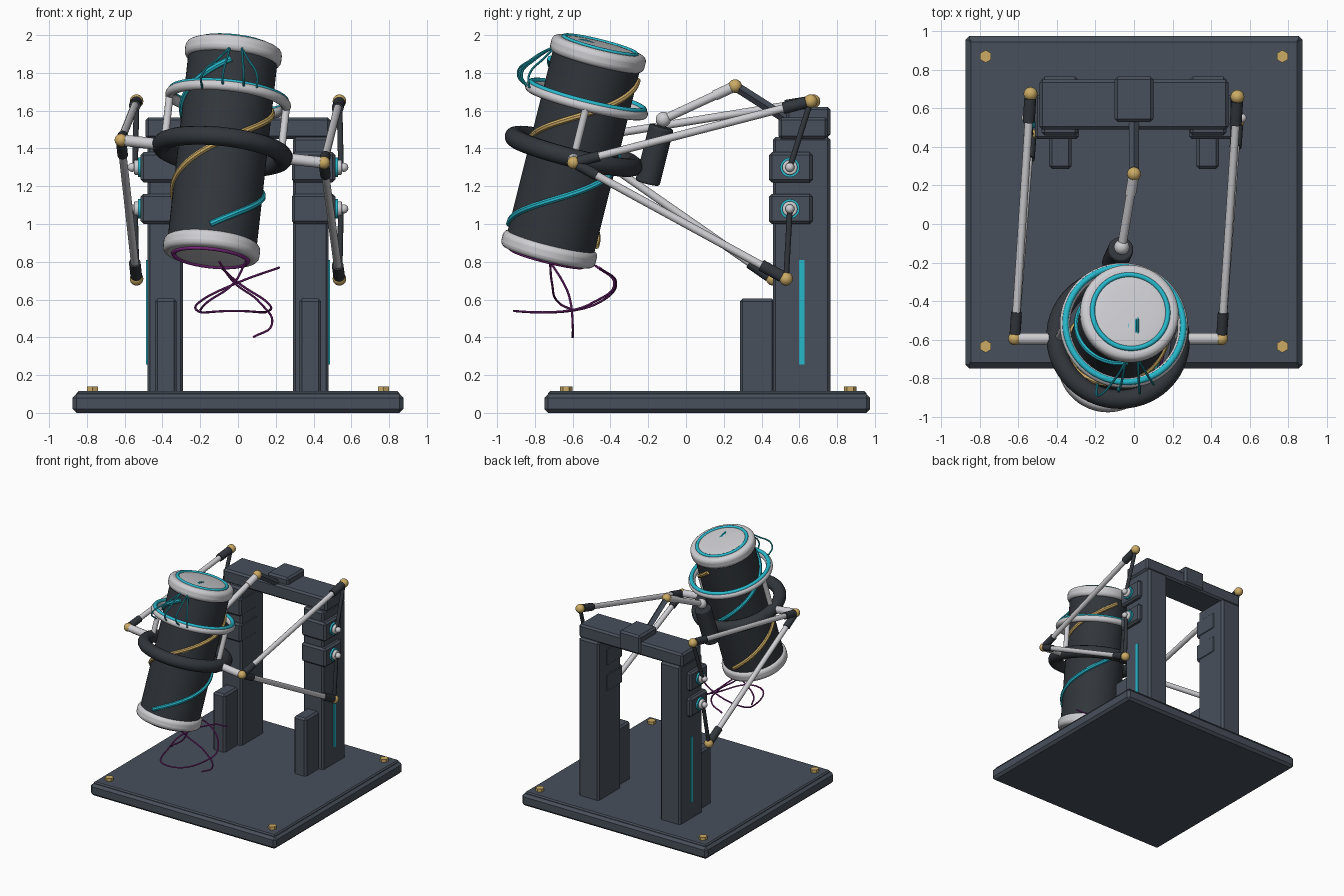
import bpy, math
from math import pi, sin, cos, radians
from mathutils import Vector, Matrix

if "Cube" in bpy.data.objects:
    bpy.data.objects.remove(bpy.data.objects["Cube"])


def material(name, rgb):
    m = bpy.data.materials.new(name)
    m.use_nodes = True
    m.diffuse_color = (*rgb, 1)
    m.node_tree.nodes["Principled BSDF"].inputs["Base Color"].default_value = (*rgb, 1)
    return m


SLATE = material("slate frame", (0.065, 0.08, 0.105))
CHAR = material("charcoal", (0.032, 0.038, 0.046))
PALE = material("pale grey", (0.62, 0.62, 0.65))
GOLD = material("gold", (0.6, 0.41, 0.13))
CYAN = material("cyan", (0.02, 0.48, 0.6))
PLUM = material("magenta", (0.24, 0.025, 0.25))

# Tilted frame of the canister: u sideways, v backward, w along the axis
base, top = Vector((-0.145, -0.735, 0.825)), Vector((-0.02, -0.455, 1.945))
w = (top - base).normalized()
LENGTH = (top - base).length
u = Vector((w.z, 0, -w.x)).normalized()
v = w.cross(u)
TILT = Matrix((u, v, w)).transposed().to_4x4()
TILT.translation = base


def tilt(x, y, z):
    return TILT @ Vector((x, y, z))


def finish(name, mat, smooth=True):
    o = bpy.context.object
    o.name = name
    o.data.materials.append(mat)
    if smooth:
        bpy.ops.object.shade_smooth_by_angle(angle=radians(35))
    return o


def box(name, mat, x, y, z, bevel=0.015):
    bpy.ops.mesh.primitive_cube_add(size=1)
    o = finish(name, mat, False)
    lo, hi = Vector((x[0], y[0], z[0])), Vector((x[1], y[1], z[1]))
    o.data.transform(Matrix.Translation((lo + hi) / 2) @ Matrix.Diagonal((*(hi - lo), 1)))
    if bevel:
        mod = o.modifiers.new("bevel", "BEVEL")
        mod.width, mod.segments = bevel, 1
    return o


def rod(name, mat, a, b, r, sides=20, bevel=0):
    a, b = Vector(a), Vector(b)
    bpy.ops.mesh.primitive_cylinder_add(vertices=sides, radius=r, depth=(b - a).length)
    o = finish(name, mat)
    o.matrix_world = Matrix.Translation((a + b) / 2) @ (b - a).to_track_quat("Z", "Y").to_matrix().to_4x4()
    if bevel:
        mod = o.modifiers.new("bevel", "BEVEL")
        mod.width, mod.segments = bevel, 4
    return o


def ball(name, mat, p, r=0.036):
    bpy.ops.mesh.primitive_uv_sphere_add(segments=20, ring_count=12, radius=r, location=p)
    return finish(name, mat)


def ring(name, mat, height, major, minor):
    bpy.ops.mesh.primitive_torus_add(major_segments=56, minor_segments=14, major_radius=major, minor_radius=minor)
    o = finish(name, mat)
    o.matrix_world = TILT @ Matrix.Translation((0, 0, height))


def tube(name, mat, points, r, smooth_path=True):
    c = bpy.data.curves.new(name, "CURVE")
    c.dimensions = "3D"
    c.bevel_depth, c.bevel_resolution, c.resolution_u = r, 2, 8
    c.use_fill_caps = True
    s = c.splines.new("BEZIER")
    s.bezier_points.add(len(points) - 1)
    for bp, p in zip(s.bezier_points, points):
        bp.co = p
        bp.handle_left_type = bp.handle_right_type = "AUTO"
    o = bpy.data.objects.new(name, c)
    bpy.context.collection.objects.link(o)
    bpy.ops.object.select_all(action="DESELECT")
    o.select_set(True)
    bpy.context.view_layer.objects.active = o
    bpy.ops.object.convert(target="MESH")
    finish(name, mat)


# Base plate and corner bolts
box("base_plate", SLATE, (-0.875, 0.875), (-0.75, 0.975), (0, 0.1), 0.02)
box("base_top_plate", SLATE, (-0.855, 0.855), (-0.73, 0.955), (0.09, 0.115), 0.01)
for x in (-0.77, 0.77):
    for y in (-0.635, 0.87):
        rod("base_bolt", GOLD, (x, y, 0.11), (x, y, 0.14), 0.033, 6)

# Gantry crossbeam with its centre block
box("crossbeam", SLATE, (-0.49, 0.49), (0.49, 0.75), (1.45, 1.565))
box("crossbeam_block", SLATE, (-0.1, 0.1), (0.53, 0.765), (1.46, 1.62))


def span(s, a, b):
    return sorted((s * a, s * b))


# Posts, buttresses, servos, cranks and push rods on both sides
for s, high_y, low_y in ((1, 0.66, 0.53), (-1, 0.675, 0.46)):
    box("post", SLATE, span(s, 0.29, 0.48), (0.46, 0.765), (0.1, 1.46))
    box("buttress", SLATE, span(s, 0.325, 0.44), (0.285, 0.47), (0.1, 0.605))
    box("light_strip", CYAN, span(s, 0.478, 0.486), (0.597, 0.628), (0.255, 0.81), 0)
    knuckle = tilt(s * 0.54, 0, 0.58)
    ball("knuckle_ball", GOLD, knuckle, 0.034)
    rod("trunnion_pin", PALE, tilt(s * 0.34, 0, 0.58), tilt(s * 0.52, 0, 0.58), 0.03)
    for z, end in ((1.3, (s * 0.537, high_y, 1.65)), (1.08, (s * 0.537, low_y, 0.71))):
        end = Vector(end)
        box("servo", SLATE, span(s, 0.285, 0.515), (0.44, 0.67), (z - 0.08, z + 0.08))
        rod("servo_light", CYAN, (s * 0.51, 0.55, z), (s * 0.53, 0.55, z), 0.052)
        rod("servo_hub", PALE, (s * 0.51, 0.55, z), (s * 0.55, 0.55, z), 0.04, bevel=0.008)
        ball("hub_nut", PALE, (s * 0.56, 0.55, z), 0.024)
        rod("crank", CHAR, (s * 0.545, 0.55, z), end, 0.015)
        ball("crank_ball", GOLD, end)
        way = (end - knuckle).normalized()
        rod("push_rod", PALE, knuckle, end, 0.021)
        rod("rod_sleeve", CHAR, end - way * 0.15, end - way * 0.025, 0.031)
        rod("rod_sleeve", CHAR, knuckle + way * 0.025, knuckle + way * 0.14, 0.028)

# Rear link from the crossbeam to the canister
joint = Vector((0, 0.26, 1.73))
socket = tilt(0, 0.42, 0.86)
rod("rear_bracket", SLATE, (0, 0.55, 1.545), joint, 0.026, 4)
ball("rear_joint", GOLD, joint)
rod("rear_link", PALE, socket, joint, 0.023)
way = (joint - socket).normalized()
rod("rear_sleeve", PALE, joint - way * 0.12, joint - way * 0.02, 0.028)
ball("rear_socket", PALE, socket, 0.04)
rod("rear_post", CHAR, tilt(0, 0.42, 0.51), tilt(0, 0.42, 0.82), 0.066, 24, 0.012)
rod("rear_stub", CHAR, tilt(0, 0.3, 0.58), tilt(0, 0.42, 0.58), 0.045)

# Canister with rims and domed ends
rod("canister", CHAR, tilt(0, 0, 0.03), tilt(0, 0, LENGTH - 0.03), 0.237, 56)
for name, a, b, sign, mat in (("top", LENGTH - 0.09, LENGTH, 1, CYAN), ("bottom", 0, 0.09, -1, PLUM)):
    rod(name + "_rim", PALE, tilt(0, 0, a), tilt(0, 0, b), 0.257, 56, 0.03)
    face = b if sign > 0 else a
    ring(name + "_light", mat, face, 0.197, 0.013)
    bpy.ops.mesh.primitive_uv_sphere_add(segments=40, ring_count=16, radius=1)
    dome = finish(name + "_dome", PALE)
    dome.matrix_world = TILT @ Matrix.Translation((0, 0, face)) @ Matrix.Diagonal((0.19, 0.19, 0.012, 1))

# Gimbal rings and uprights
ring("gimbal_ring", CHAR, 0.58, 0.325, 0.05)
ring("upper_ring", PALE, 0.862, 0.308, 0.027)
ring("upper_ring_light", CYAN, 0.884, 0.308, 0.016)
for s in (-1, 1):
    rod("ring_upright", PALE, tilt(s * 0.31, 0, 0.59), tilt(s * 0.31, 0, 0.86), 0.02)

# Two opposite spiral bands, each one full turn
for name, mat, start in (("cyan_spiral", CYAN, -95), ("gold_spiral", GOLD, 85)):
    path = []
    for i in range(33):
        t = radians(start + 363 * i / 32)
        path.append(tilt(0.238 * cos(t), 0.238 * sin(t), 0.12 + 0.91 * i / 32))
    tube(name, mat, path, 0.017)

# Thin cyan wires looping from the lid to the upper ring
for x0, x1, out in ((-0.03, -0.19, 0.02), (-0.04, -0.08, 0), (0.02, 0.03, 0.01), (0.01, 0.1, -0.04)):
    tube("lid_wire", CYAN, [(x0, -0.46, 1.945), (x0, -0.55, 1.973), (x0, -0.66, 1.95),
                            ((x0 + x1) / 2, -0.8 - out, 1.87), (x1, -0.87 - out, 1.79),
                            (x1, -0.83, 1.72)], 0.006)

# Magenta wires trailing below the canister
tube("tail_wire", PLUM, [(-0.1, -0.72, 0.8), (-0.02, -0.65, 0.69), (0.12, -0.61, 0.58),
                         (0.18, -0.6, 0.47), (0.08, -0.6, 0.4)], 0.006)
tube("loop_wire", PLUM, [(0.22, -0.46, 0.77), (0, -0.37, 0.69), (-0.2, -0.45, 0.59),
                         (-0.22, -0.58, 0.545), (-0.02, -0.91, 0.54), (0.17, -0.6, 0.545),
                         (0.16, -0.5, 0.58), (0, -0.38, 0.69), (-0.1, -0.48, 0.78)], 0.006)
tube("drop_wire", PLUM, [(0.04, -0.72, 0.8), (-0.02, -0.71, 0.69), (-0.17, -0.67, 0.58), (-0.2, -0.6, 0.545)], 0.006)
